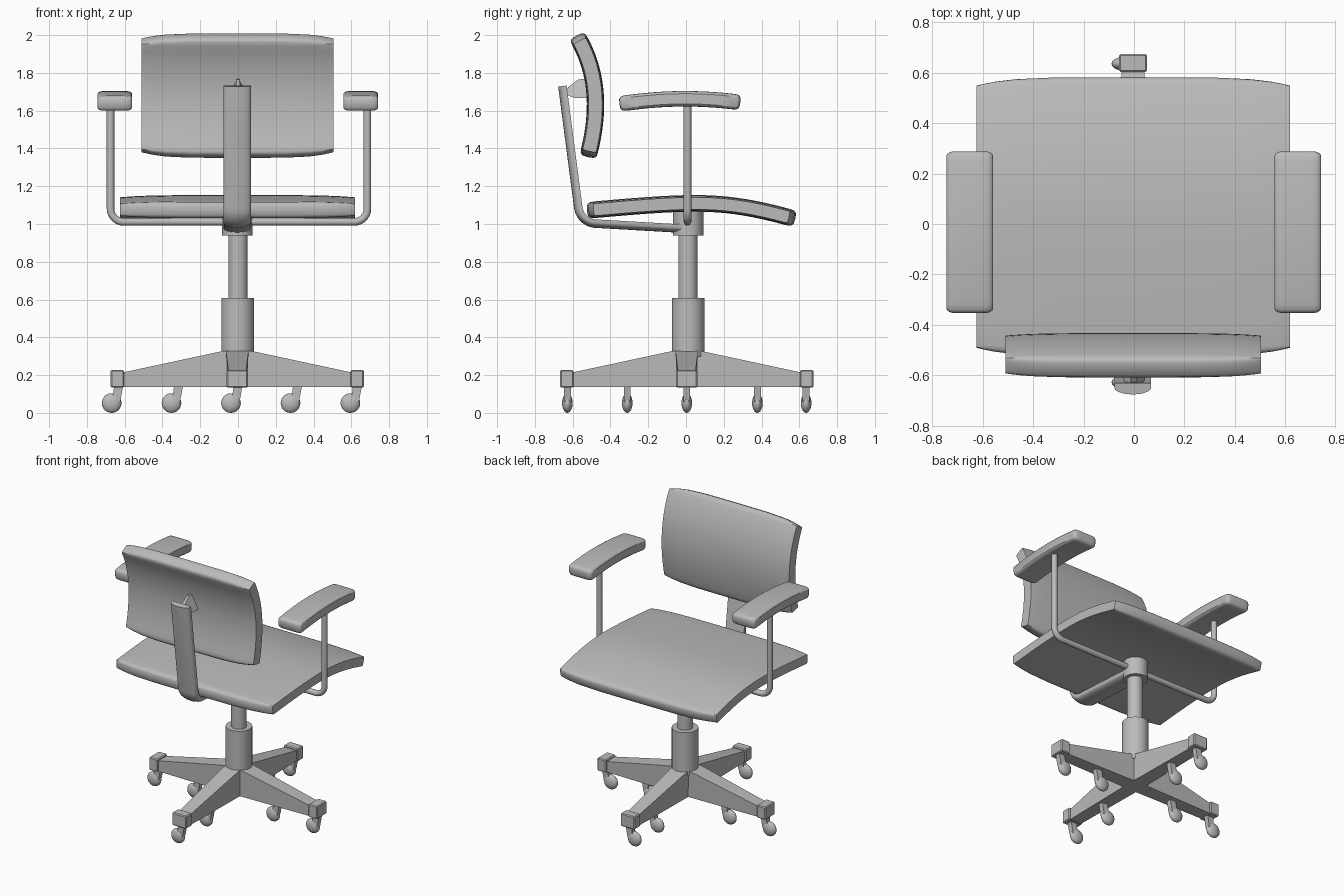
import bpy, bmesh, math
from mathutils import Vector, Matrix
from mathutils.geometry import interpolate_bezier

if "Cube" in bpy.data.objects:
    bpy.data.objects.remove(bpy.data.objects["Cube"])

grey = bpy.data.materials.new("plain_grey")
grey.use_nodes = True
grey.diffuse_color = (0.5, 0.5, 0.5, 1)
grey.node_tree.nodes["Principled BSDF"].inputs["Base Color"].default_value = (0.5, 0.5, 0.5, 1)


def finish(name, bm, smooth=35):
    """Turn a bmesh into a named, coloured object."""
    bmesh.ops.recalc_face_normals(bm, faces=bm.faces)
    mesh = bpy.data.meshes.new(name)
    bm.to_mesh(mesh)
    bm.free()
    mesh.materials.append(grey)
    obj = bpy.data.objects.new(name, mesh)
    bpy.context.collection.objects.link(obj)
    if smooth:
        bpy.ops.object.select_all(action='DESELECT')
        obj.select_set(True)
        bpy.context.view_layer.objects.active = obj
        bpy.ops.object.shade_smooth_by_angle(angle=math.radians(smooth))
    return obj


def loft(name, rings, smooth=35):
    """Skin a list of equal closed rings and cap both ends."""
    bm = bmesh.new()
    loops = [[bm.verts.new(p) for p in ring] for ring in rings]
    n = len(loops[0])
    for a, b in zip(loops, loops[1:]):
        for i in range(n):
            j = (i + 1) % n
            bm.faces.new((a[i], a[j], b[j], b[i]))
    bm.faces.new(loops[0])
    bm.faces.new(loops[-1])
    return finish(name, bm, smooth)


def pad(name, controls, half_thick, end, x0, half_width, inset, thin, power):
    """Cushion: bent slab in the yz plane, lofted along x and pinched at the sides."""
    line = interpolate_bezier(*[Vector((0, y, z)) for y, z in controls], 17)
    xs = Vector((1, 0, 0))
    tangents = [(line[min(i + 1, 16)] - line[max(i - 1, 0)]).normalized() for i in range(17)]
    normals = [xs.cross(t) for t in tangents]
    rings = []
    for u in (-1, -.985, -.95, -.88, -.75, -.5, 0, .5, .75, .88, .95, .985, 1):
        k = abs(u) ** power
        h, e = half_thick - thin * k, end - inset * k
        ring = [p + n * h for p, n in zip(line, normals)]
        for i, sign in ((16, 1), (0, -1)):
            for s in range(1, 8):
                a = math.pi * s / 8
                c = math.cos(a)
                ring.append(line[i] + tangents[i] * sign * e * math.sin(a) ** .6
                            + normals[i] * sign * h * math.copysign(abs(c) ** .6, c))
            if i:
                ring += [p - n * h for p, n in zip(line[::-1], normals[::-1])]
        rings.append([p + xs * (x0 + u * half_width) for p in ring])
    return loft(name, rings)


def fillet(points, r):
    """Round the inner corners of a path."""
    pts = [Vector(p) for p in points]
    out = [pts[0]]
    for a, b, c in zip(pts, pts[1:], pts[2:]):
        p, q = b + (a - b).normalized() * r, b + (c - b).normalized() * r
        out += interpolate_bezier(p, p.lerp(b, .55), q.lerp(b, .55), q, 8)
    return out + [pts[-1]]


def sweep(name, path, section, side):
    """Sweep a section along a planar path; side is the plane's normal."""
    side = Vector(side)
    rings = []
    for i, p in enumerate(path):
        t = (path[min(i + 1, len(path) - 1)] - path[max(i - 1, 0)]).normalized()
        n = side.cross(t)
        rings.append([p + n * u + side * v for u, v in section])
    return loft(name, rings)


def prism(name, profile, widths, matrix):
    """Extrude an xz profile along y, with a half width for each point."""
    rings = [[matrix @ Vector((x, s * w, z)) for (x, z), w in zip(profile, widths)] for s in (-1, 1)]
    return loft(name, rings, 0)


def cylinder(name, r, z0, z1, x, y):
    ring = [(math.cos(i * math.tau / 32) * r + x, math.sin(i * math.tau / 32) * r + y) for i in range(32)]
    return loft(name, [[(a, b, z) for a, b in ring] for z in (z0, z1)])


# Cushions and armrests
pad("seat", [(-.48, 1.078), (.05, 1.125), (.2, 1.13), (.535, 1.04)],
    .044, .045, -.003, .623, .035, .012, 5)
pad("backrest", [(-.51, 1.395), (-.465, 1.58), (-.46, 1.78), (-.56, 1.965)],
    .046, .04, -.003, .508, .032, .01, 5)
for side, x in (("left", .65), ("right", -.652)):
    pad(side + "_armrest", [(-.315, 1.643), (-.1, 1.671), (.06, 1.671), (.25, 1.65)],
        .041, .038, x, .092, .015, .014, 10)

# Tube that carries both armrests
circle = [(math.cos(i * math.tau / 16) * .02, math.sin(i * math.tau / 16) * .02) for i in range(16)]
arm_path = fillet([(-.675, .008, 1.63), (-.675, .008, 1.013), (.685, .008, 1.013), (.685, .008, 1.63)], .07)
sweep("arm_tube", arm_path, circle, (0, 1, 0))

# Back support strip: flat inside, rounded outside
bulge = [(.018 + .027 * math.sin(math.pi * i / 10), -.073 * math.cos(math.pi * i / 10)) for i in range(11)]
bar_path = fillet([(-.005, -.02, 1.0), (-.005, -.54, 1.03), (-.005, -.632, 1.735)], .06)
sweep("back_support", bar_path, [(0, -.073)] + bulge + [(0, .073)], (1, 0, 0))

# Ridge that joins the strip to the backrest
along_y = Matrix.Rotation(math.pi / 2, 4, 'Z')
prism("backrest_bracket", [(-.645, 1.69), (-.625, 1.725), (-.57, 1.768), (-.5, 1.77), (-.5, 1.67), (-.59, 1.67)],
      [.035, .012, .008, .008, .05, .05], along_y)

# Centre column
cylinder("seat_hub", .08, .94, 1.07, -.004, .012)
cylinder("column_post", .051, .58, .96, 0, .01)
cylinder("column_sleeve", .087, .3, .61, -.001, .012)

# Four legs with end caps
centre = Vector((-.004, .004, 0))
for i, place in enumerate(("left", "rear", "right", "front")):
    turn = Matrix.Translation(centre) @ Matrix.Rotation(i * math.pi / 2, 4, 'Z')
    prism(place + "_leg", [(0, .14), (.61, .14), (.61, .215), (.075, .33), (0, .33)],
          [.055, .045, .045, .06, .06], turn)
    bm = bmesh.new()
    bmesh.ops.create_cube(bm, size=1, matrix=turn @ Matrix.Translation((.635, 0, .183))
                          @ Matrix.Diagonal((.07, .112, .092, 1)))
    bmesh.ops.bevel(bm, geom=bm.edges[:], offset=.006, segments=1, affect='EDGES')
    finish(place + "_leg_cap", bm, 0)

    # Two casters on each leg, all trailing the same way
    for label, radius in (("outer", .632), ("inner", .35 if i == 1 else .315)):
        spot = Matrix.Translation(turn @ Vector((radius, 0, 0)))
        if i == 1 and label == "inner":
            spot = Matrix.Translation((centre.x, .378, 0))
        prism(f"{place}_{label}_caster_stem", [(-.02, .145), (.028, .145), (.012, .06), (-.03, .05)],
              [.018] * 4, spot)
        bm = bmesh.new()
        bmesh.ops.create_uvsphere(bm, u_segments=24, v_segments=14, radius=1,
                                  matrix=spot @ Matrix.Translation((-.033, 0, .054))
                                  @ Matrix.Diagonal((.052, .028, .052, 1)))
        finish(f"{place}_{label}_caster_wheel", bm, 60)

# Rest the model on the ground
bpy.context.view_layer.update()
objs = [o for o in bpy.context.scene.objects if o.type == 'MESH']
low = min(v.co.z for o in objs for v in o.data.vertices)
for o in objs:
    o.data.transform(Matrix.Translation((0, 0, -low)))
